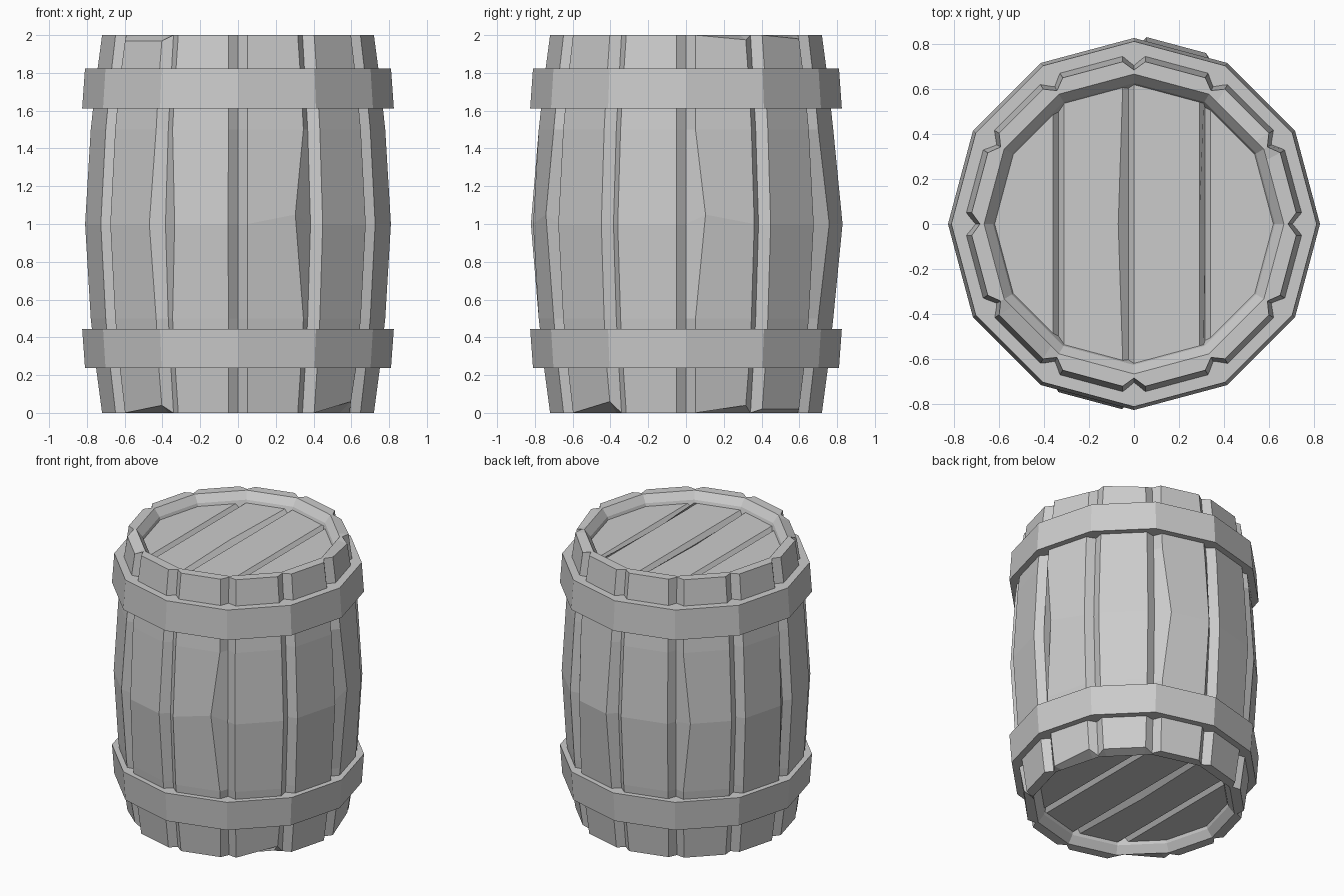
import bpy, bmesh
from math import sin, cos, radians
from mathutils import Vector

if "Cube" in bpy.data.objects:
    bpy.data.objects.remove(bpy.data.objects["Cube"])

N = 12
LEVELS = [(0.0, 0.733), (0.24, 0.765), (0.5, 0.793), (1.0, 0.823),
          (1.5, 0.793), (1.76, 0.765), (2.0, 0.733)]
# Wear: (stave, side) with side 0 = start edge, 1 = end edge
MID_INSET = {(9, 1): 0.06, (8, 0): 0.03, (7, 1): 0.03, (0, 0): 0.055,
             (4, 0): 0.05, (2, 0): 0.05, (5, 1): 0.02}
BOTTOM_CHIP = {(7, 1): 0.04, (10, 1): 0.06, (0, 1): 0.04, (1, 0): 0.02, (1, 1): 0.02}
TOP_CHIP = {(7, 0): 0.03, (7, 1): 0.03, (0, 1): 0.025, (1, 1): 0.02}
MID_BULGE = {2: 0.02, 8: 0.012}


def polar(r, k):
    a = radians(360 / N * k)
    return Vector((r * cos(a), r * sin(a), 0))


def finish(bm, name):
    bmesh.ops.recalc_face_normals(bm, faces=bm.faces)
    me = bpy.data.meshes.new(name)
    bm.to_mesh(me)
    bm.free()
    ob = bpy.data.objects.new(name, me)
    bpy.context.collection.objects.link(ob)
    return ob


def bridge(bm, a, b):
    n = len(a)
    for i in range(n):
        j = (i + 1) % n
        bm.faces.new((a[i], a[j], b[j], b[i]))


def stave_ring(z, r, groove, inset, wear=True):
    """Twelve flat staves with a V notch at every corner."""
    pts = []
    for k in range(N):
        p, q = polar(r, k), polar(r, k + 1)
        d = (q - p).normalized()
        out = (p + q).normalized()
        pts.append(polar(r - groove, k) + Vector((0, 0, z)))
        for side, base, s in ((0, p, 1), (1, q, -1)):
            off, zz = inset, z
            c = base.copy()
            if wear and z == 1.0:
                off += MID_INSET.get((k, side), 0)
                c += out * MID_BULGE.get(k, 0)
                zz += 0.05 * (MID_INSET.get((k, side), 0) > 0.05)
            if wear and z == 0.0:
                zz += BOTTOM_CHIP.get((k, side), 0)
            if wear and z == 2.0:
                zz -= TOP_CHIP.get((k, side), 0)
            c += d * s * off
            c.z = zz
            pts.append(c)
    return pts


# Staves: notched bulging wall, with the rim rolled in to the recessed heads
bm = bmesh.new()
rings = [stave_ring(z, r, 0, 0.05, False) for z, r in
         ((0.11, 0.605), (0.05, 0.625), (0.0, 0.665))]
rings += [stave_ring(z, r, 0.055 if 0 < z < 2 else 0.05, 0.052) for z, r in LEVELS]
rings += [stave_ring(z, r, 0, 0.05, False) for z, r in
          ((2.0, 0.665), (1.95, 0.625), (1.89, 0.605))]
loops = [[bm.verts.new(p) for p in ring] for ring in rings]
for a, b in zip(loops, loops[1:]):
    bridge(bm, a, b)
finish(bm, "staves")


# Hoops: tapered twelve-sided bands
def hoop(name, z0, r0, z1, r1):
    bm = bmesh.new()
    section = ((z0, r0), (z1, r1), (z1, 0.70), (z0, 0.70))
    loops = [[bm.verts.new(polar(r, k) + Vector((0, 0, z))) for k in range(N)]
             for z, r in section]
    for i in range(4):
        bridge(bm, loops[i], loops[(i + 1) % 4])
    finish(bm, name)


hoop("lower_hoop", 0.238, 0.81, 0.445, 0.825)
hoop("upper_hoop", 1.612, 0.825, 1.822, 0.81)


# Heads: plank discs with grooves running front to back
def head(name, z, depth):
    bm = bmesh.new()
    bm.faces.new([bm.verts.new(polar(0.618, k) + Vector((0, 0, z))) for k in range(N)])
    grooves = (-0.335, -0.025, 0.315)

    def cut(co, no):
        bmesh.ops.bisect_plane(bm, geom=bm.verts[:] + bm.edges[:] + bm.faces[:],
                               plane_co=co, plane_no=no)
    for g in grooves:
        for dx in (-0.025, 0, 0.025):
            cut((g + dx, 0, 0), (1, 0, 0))
    cut((0, 0, 0), (0, 1, 0))
    for v in bm.verts:
        if any(abs(v.co.x - g) < 1e-4 for g in grooves):
            v.co.z += depth
        # worn plank edge beside the middle gap
        elif abs(v.co.x + 0.05) < 1e-4 and abs(v.co.y) < 1e-4:
            v.co.x -= 0.02
    finish(bm, name)


head("top_head", 1.93, -0.03)
head("bottom_head", 0.07, 0.03)
